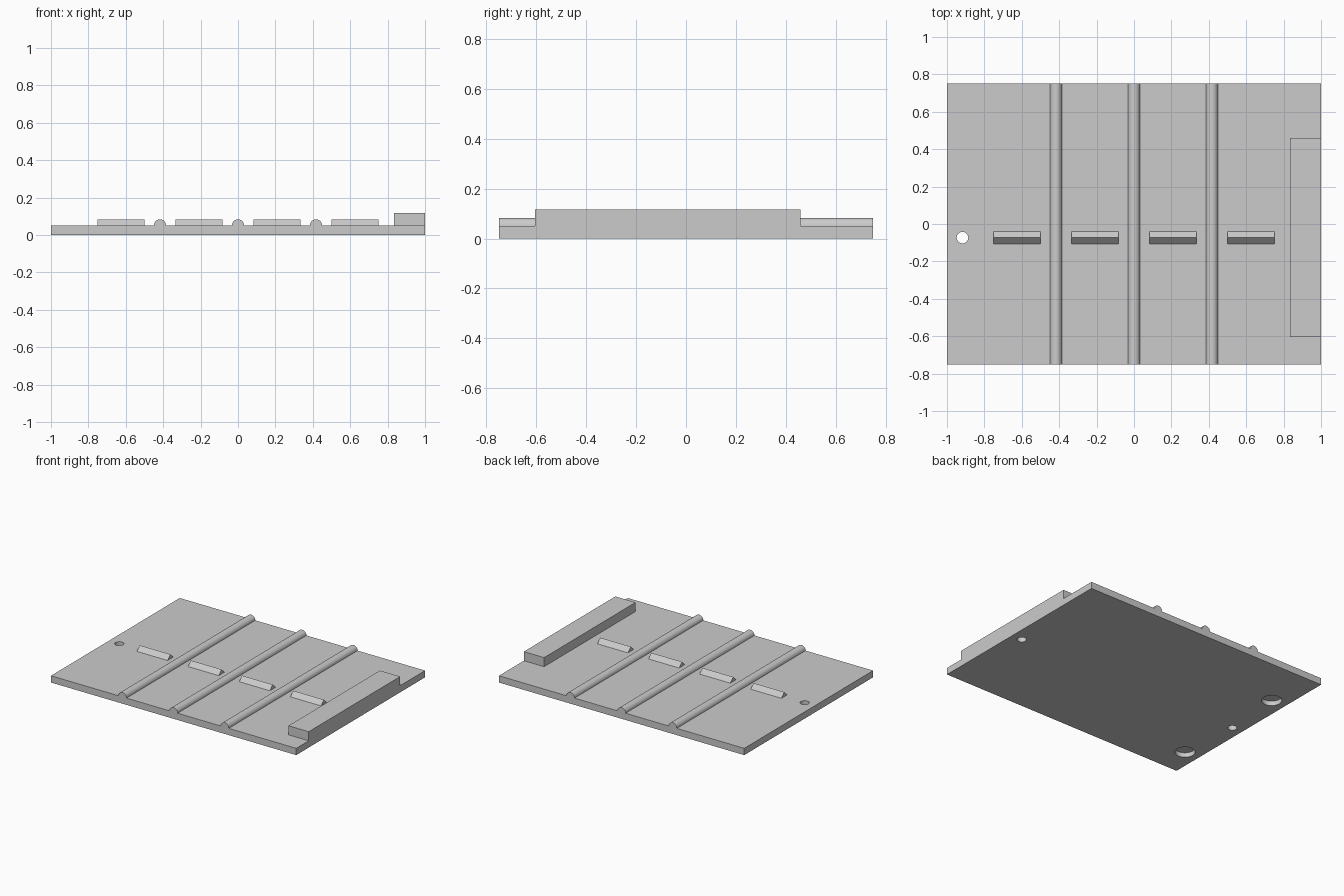
import bpy
import bmesh
import math
from mathutils import Matrix

if "Cube" in bpy.data.objects:
    bpy.data.objects.remove(bpy.data.objects["Cube"], do_unlink=True)

THICK = 0.05      # plate thickness
TOP = 0.117       # top of the end block
RISE = 0.033      # height of ribs and ridges
LINE_Y = -0.073   # row shared by the pin holes and ridges

grey = bpy.data.materials.new("plain_grey")
grey.use_nodes = True
grey.diffuse_color = (0.6, 0.6, 0.6, 1)
grey.node_tree.nodes["Principled BSDF"].inputs["Base Color"].default_value = (0.6, 0.6, 0.6, 1)


def finish(name, bm):
    bmesh.ops.recalc_face_normals(bm, faces=bm.faces)
    mesh = bpy.data.meshes.new(name)
    bm.to_mesh(mesh)
    bm.free()
    mesh.materials.append(grey)
    obj = bpy.data.objects.new(name, mesh)
    bpy.context.collection.objects.link(obj)
    return obj


def box(name, x, y, z):
    bm = bmesh.new()
    bmesh.ops.create_cube(bm, size=1)
    for v in bm.verts:
        v.co = [r[0] if c < 0 else r[1] for c, r in zip(v.co, (x, y, z))]
    return finish(name, bm)


def prism(name, profile, direction):
    """Extrude a closed outline along a direction."""
    bm = bmesh.new()
    face = bm.faces.new([bm.verts.new(p) for p in profile])
    new = bmesh.ops.extrude_face_region(bm, geom=[face])["geom"]
    bmesh.ops.translate(bm, vec=direction, verts=[g for g in new if isinstance(g, bmesh.types.BMVert)])
    return finish(name, bm)


def smooth(obj):
    bpy.ops.object.select_all(action="DESELECT")
    obj.select_set(True)
    bpy.context.view_layer.objects.active = obj
    bpy.ops.object.shade_smooth_by_angle(angle=math.radians(35))


def drill(target, name, x, y, radius, depth):
    """Cut a round hole upward from the underside."""
    bm = bmesh.new()
    low = -0.05
    bmesh.ops.create_cone(bm, cap_ends=True, segments=32, radius1=radius, radius2=radius,
                          depth=depth - low, matrix=Matrix.Translation((x, y, (depth + low) / 2)))
    cutter = finish(name, bm)
    cutter.hide_render = True
    cutter.hide_set(True)
    for obj in target:
        mod = obj.modifiers.new(name, "BOOLEAN")
        mod.operation = "DIFFERENCE"
        mod.solver = "EXACT"
        mod.object = cutter


def apply_cuts(obj):
    """Bake the cuts into the mesh and drop the cutters."""
    graph = bpy.context.evaluated_depsgraph_get()
    mesh = bpy.data.meshes.new_from_object(obj.evaluated_get(graph))
    cutters = [m.object for m in obj.modifiers]
    obj.modifiers.clear()
    obj.data = mesh
    return cutters


# Base plate and raised end block
plate = box("base_plate", (-1, 1), (-0.75, 0.75), (0, THICK))
block = box("end_block", (0.835, 1), (-0.605, 0.46), (THICK, TOP))

# Pin holes: one through the plate, one closed by the block
drill([plate], "through_hole_cutter", -0.917, LINE_Y, 0.031, 0.1)
drill([plate, block], "blind_hole_cutter", 0.917, LINE_Y, 0.031, 0.083)

# Shallow round pockets in the underside
for side in (-1, 1):
    drill([plate], "pocket_cutter", -0.883, LINE_Y + side * 0.45, 0.068, 0.034)

bpy.context.view_layer.update()
cutters = set(apply_cuts(plate) + apply_cuts(block))
for cutter in cutters:
    bpy.data.objects.remove(cutter, do_unlink=True)
smooth(plate)
smooth(block)

# Rounded ribs across the plate
for i in (-1, 0, 1):
    arc = [(i * 0.417 + RISE * math.cos(a), -0.75, THICK + RISE * math.sin(a))
           for a in (math.pi * k / 16 for k in range(17))]
    smooth(prism("rounded_rib", arc, (0, 1.5, 0)))

# Triangular ridges between the ribs
for i in range(4):
    x = -0.625 + i * 0.417 - 0.125
    outline = [(x, LINE_Y - RISE, THICK), (x, LINE_Y + RISE, THICK), (x, LINE_Y, THICK + RISE)]
    prism("triangular_ridge", outline, (0.25, 0, 0))
